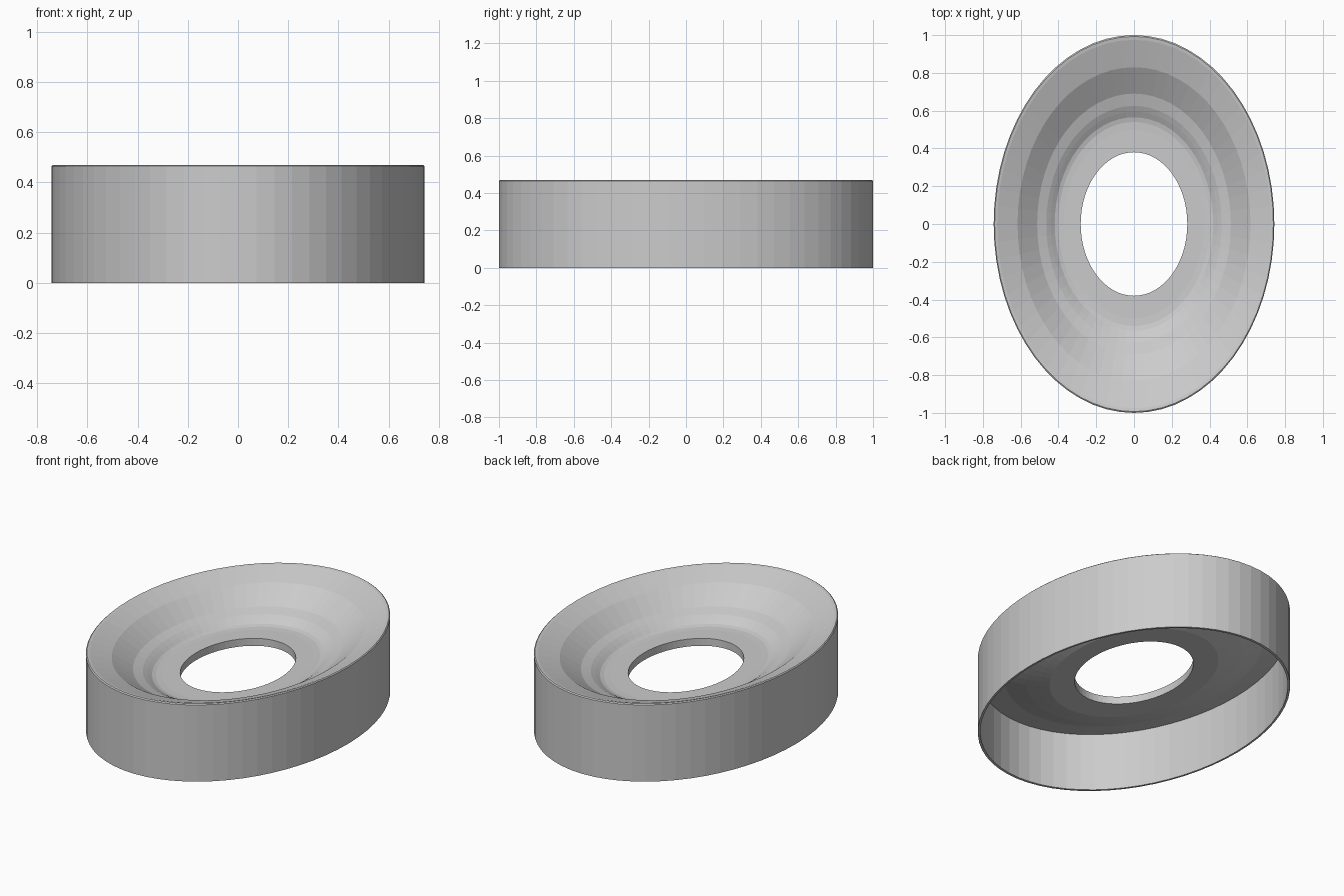
import bpy, bmesh, math

if "Cube" in bpy.data.objects:
    bpy.data.objects.remove(bpy.data.objects["Cube"])

SIDES = 64
RATIO = 0.743          # x radius relative to y radius

# Closed cross-section (radius, height): outer wall, dished top, hole, underside
profile = [
    (1.0, 0.0), (1.0, 0.465), (0.993, 0.47), (0.975, 0.467),
    (0.83, 0.42), (0.69, 0.335), (0.625, 0.315), (0.595, 0.30),
    (0.565, 0.283), (0.54, 0.277), (0.50, 0.275), (0.38, 0.275),
    (0.38, 0.23), (0.54, 0.23), (0.60, 0.245), (0.69, 0.27),
    (0.83, 0.32), (0.985, 0.35), (0.985, 0.0),
]


def elliptical_lathe(name, points):
    bm = bmesh.new()
    rings = []
    for i in range(SIDES):
        a = 2 * math.pi * i / SIDES
        rings.append([bm.verts.new((RATIO * r * math.cos(a), r * math.sin(a), z))
                      for r, z in points])
    n = len(points)
    for i in range(SIDES):
        a, b = rings[i], rings[(i + 1) % SIDES]
        for j in range(n):
            k = (j + 1) % n
            bm.faces.new((a[j], b[j], b[k], a[k]))
    bmesh.ops.recalc_face_normals(bm, faces=bm.faces)
    mesh = bpy.data.meshes.new(name)
    bm.to_mesh(mesh)
    bm.free()
    obj = bpy.data.objects.new(name, mesh)
    bpy.context.collection.objects.link(obj)
    return obj


# Oval ring with a dished top and hollow underside
elliptical_lathe("dished_oval_ring", profile)
